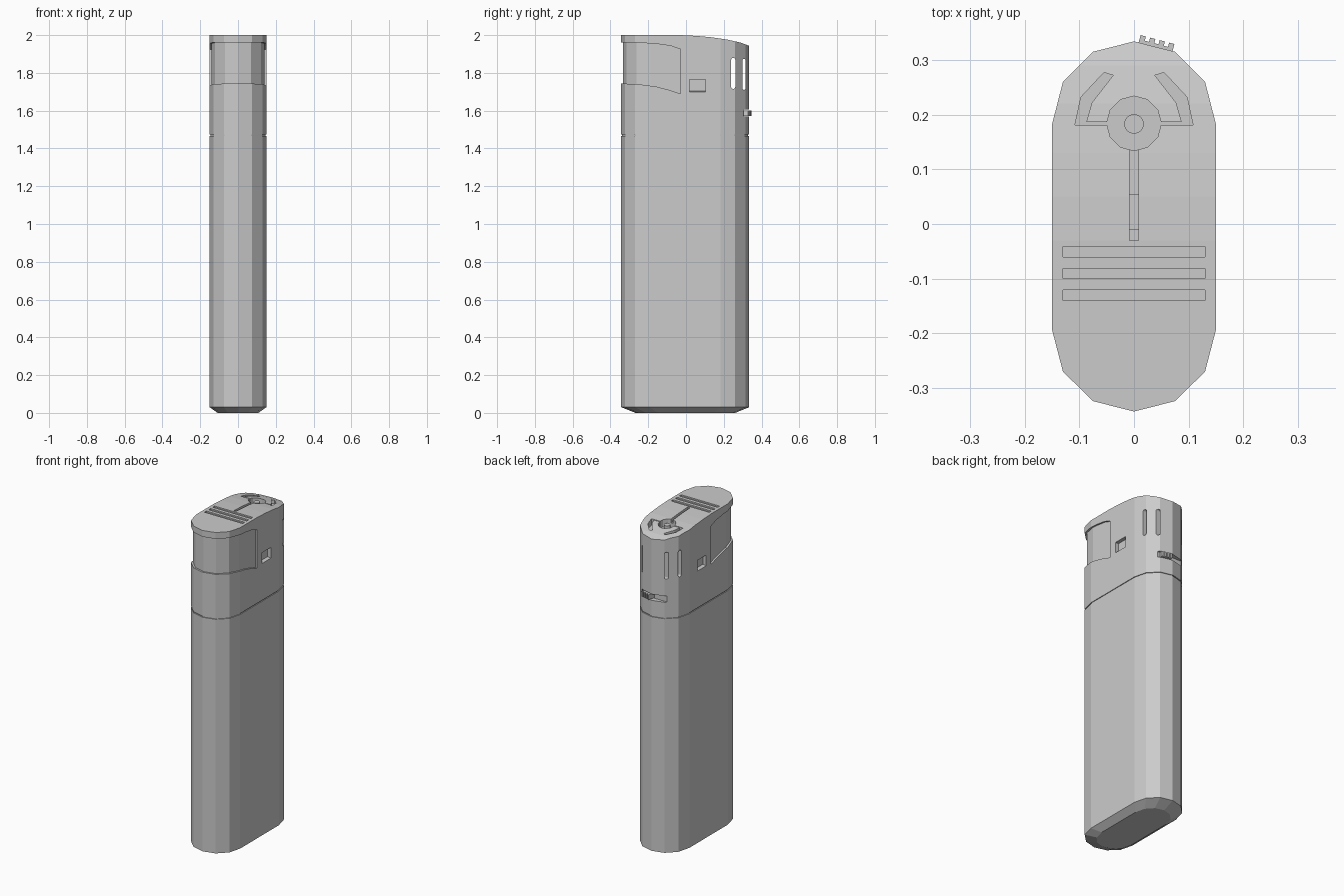
import bpy, bmesh, math

if "Cube" in bpy.data.objects:
    bpy.data.objects.remove(bpy.data.objects["Cube"])

# Half of the 14-sided plan outline, back tip to front tip
HALF = [(0, .334), (.075, .315), (.13, .26), (.15, .182), (.15, -.193), (.13, -.27), (.075, -.324), (0, -.343)]
OUTLINE = HALF + [(-x, y) for x, y in HALF[-2:0:-1]]


def finish(name, bm):
    bmesh.ops.recalc_face_normals(bm, faces=bm.faces)
    me = bpy.data.meshes.new(name)
    bm.to_mesh(me)
    bm.free()
    ob = bpy.data.objects.new(name, me)
    bpy.context.collection.objects.link(ob)
    return ob


def loft(name, rings):
    bm = bmesh.new()
    loops = [[bm.verts.new(p) for p in ring] for ring in rings]
    n = len(loops[0])
    for a, b in zip(loops, loops[1:]):
        for i in range(n):
            bm.faces.new((a[i], a[(i + 1) % n], b[(i + 1) % n], b[i]))
    bm.faces.new(loops[0])
    bm.faces.new(loops[-1])
    return finish(name, bm)


def prism(name, pts, lo, hi, axis='z'):
    place = {'z': lambda u, v, w: (u, v, w), 'x': lambda u, v, w: (w, u, v)}[axis]
    return loft(name, [[place(u, v, w) for u, v in pts] for w in (lo, hi)])


def rect(x0, x1, y0, y1):
    return [(x0, y0), (x1, y0), (x1, y1), (x0, y1)]


def ngon(cx, cy, r, n):
    return [(cx + r * math.sin(2 * math.pi * i / n), cy + r * math.cos(2 * math.pi * i / n)) for i in range(n)]


def slot(cy, z0, z1, r):
    arc = [math.pi * i / 6 for i in range(7)]
    return ([(cy + r * math.cos(a), z1 - r + r * math.sin(a)) for a in arc] +
            [(cy - r * math.cos(a), z0 + r - r * math.sin(a)) for a in arc])


def boolean(ob, cutter, op='DIFFERENCE'):
    cutter.hide_render = True
    m = ob.modifiers.new('cut', 'BOOLEAN')
    m.operation, m.solver, m.object = op, 'EXACT', cutter
    bpy.context.view_layer.objects.active = ob
    bpy.ops.object.modifier_apply(modifier=m.name)
    bpy.data.objects.remove(cutter)


def scaled(sx, sy, z):
    return [(x * sx, y * sy, z) for x, y in OUTLINE]


# Fuel body with bevelled base and a narrow neck inside the seam
loft('fuel_body', [scaled(.72, .78, 0), scaled(1, 1, .03), scaled(1, 1, 1.467),
                   scaled(.97, .985, 1.467), scaled(.97, .985, 1.48)])

# Cap: plan outline intersected with a side profile holding the thumb cutout
cap = prism('cap_housing', OUTLINE, 1.473, 2.1)
side = [(-.4, 1.4), (.4, 1.4), (.4, 1.92), (.33, 1.945), (.29, 1.96), (.22, 1.976), (.13, 1.989),
        (.05, 1.996), (-.03, 2), (-.4, 2), (-.4, 1.962), (-.25, 1.96), (-.15, 1.953), (-.08, 1.943),
        (-.03, 1.925), (-.03, 1.69), (-.09, 1.71), (-.16, 1.728), (-.25, 1.74), (-.4, 1.746)]
boolean(cap, prism('side_cutter', side, -.3, .3, 'x'), 'INTERSECT')

# Grip grooves on the lid
for y in (-.06, -.10, -.14):
    boolean(cap, prism('groove_cutter', rect(-.13, .13, y, y + .019), 1.992, 2.1))

# Flame opening: hub, slit and two bent wings
boolean(cap, prism('hub_cutter', ngon(0, .184, .05, 12), 1.94, 2.1))
boolean(cap, prism('slit_cutter', rect(-.008, .008, .055, .15), 1.965, 2.1))
boolean(cap, prism('slit_end_cutter', rect(-.008, .008, -.03, .06), 1.982, 2.1))
WING = [(.04, .181), (.108, .181), (.097, .232), (.055, .277), (.038, .272), (.077, .222), (.087, .187), (.04, .187)]
for s in (1, -1):
    boolean(cap, prism('wing_cutter', [(s * x, y) for x, y in WING], 1.942, 2.1))
    # Square side recess with a sloping sill
    win = rect(.019, .104, 1.69, 1.765)
    boolean(cap, loft('window_cutter', [[(s * .2, y, z) for y, z in win],
                                        [(s * .128, y, max(z, 1.703)) for y, z in win]]))

# Air slots running right through the back of the cap
for y, z0, z1, r in ((.25, 1.715, 1.88, .011), (.307, 1.71, 1.875, .008)):
    boolean(cap, prism('air_cutter', slot(y, z0, z1, r), -.3, .3, 'x'))

# Slide channel for the flame adjuster
boolean(cap, prism('channel_cutter', rect(-.085, .085, .303, .4), 1.568, 1.606))

# Nozzle
prism('nozzle', ngon(0, .183, .018, 16), 1.93, 1.975)

# Thumb button under the lid
button = prism('thumb_button', [(x * .93, y * .97) for x, y in OUTLINE], 1.66, 1.985)
boolean(button, prism('button_cutter', rect(-.3, .3, -.5, -.01), 1.6, 2.1), 'INTERSECT')

# Toothed adjuster lever, angled along the back facet
teeth = [(0, -.03)]
for i in range(4):
    u = i * .018
    teeth += [(u, .004), (u, .012), (u + .01, .012), (u + .01, .004)]
teeth.append((.064, -.03))
ca, sa = math.cos(-.26), math.sin(-.26)
prism('adjuster_lever', [(.009 + u * ca - v * sa, .334 + u * sa + v * ca) for u, v in teeth], 1.572, 1.602)
